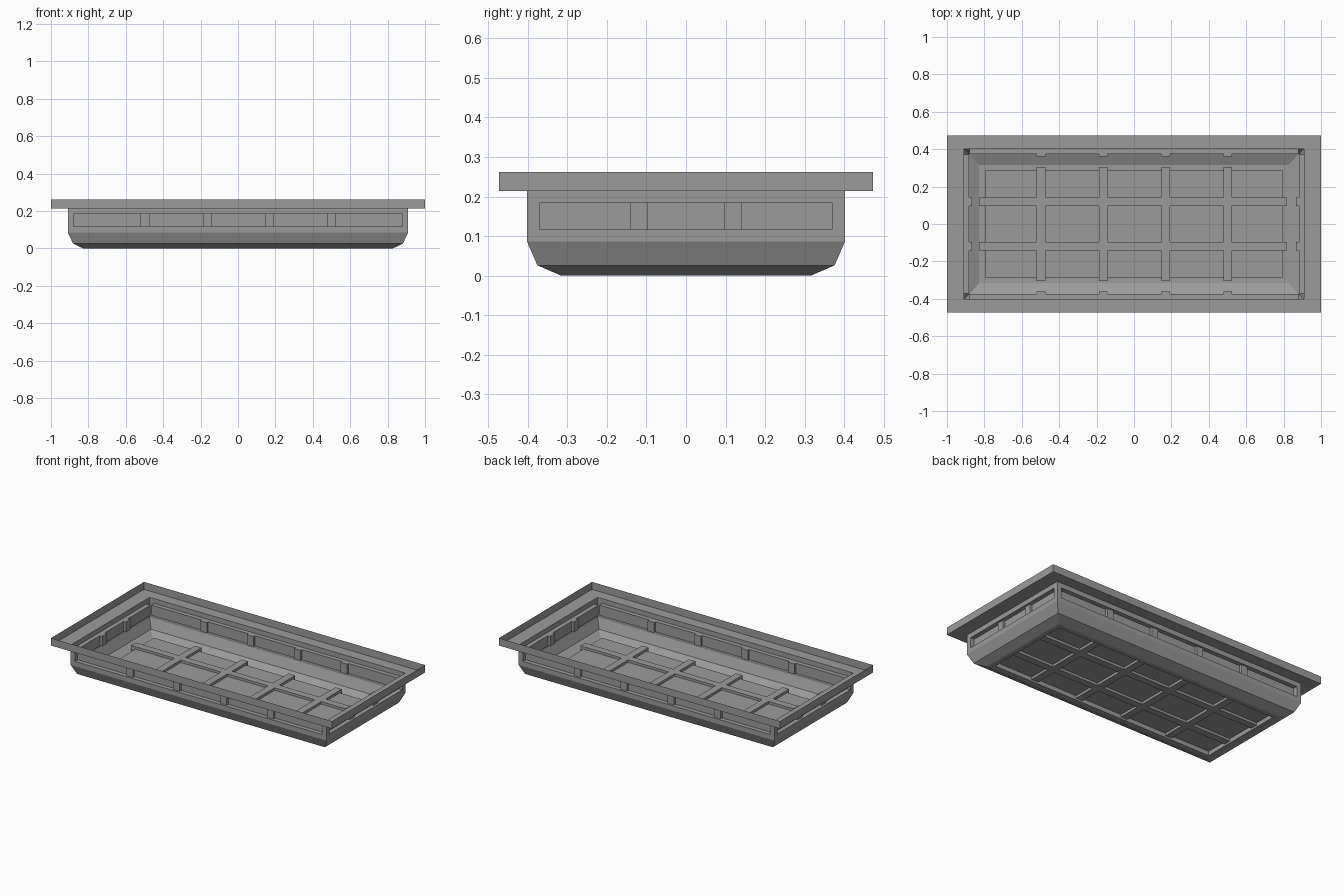
import bpy, bmesh

if "Cube" in bpy.data.objects:
    bpy.data.objects.remove(bpy.data.objects["Cube"])

DEPTH = 0.028    # how far the panels are pressed inward
INSET = 0.031    # border left round each panel
BAR = 0.046      # width of the bars

dark_grey = bpy.data.materials.new("dark_grey")
dark_grey.diffuse_color = (0.33, 0.33, 0.33, 1)
dark_grey.use_nodes = True
dark_grey.node_tree.nodes["Principled BSDF"].inputs["Base Color"].default_value = dark_grey.diffuse_color


def new_object(name, bm):
    mesh = bpy.data.meshes.new(name)
    bm.to_mesh(mesh)
    bm.free()
    mesh.materials.append(dark_grey)
    obj = bpy.data.objects.new(name, mesh)
    bpy.context.collection.objects.link(obj)
    return obj


def boxes(name, spans):
    """One object made from boxes given as ((x0, x1), (y0, y1), (z0, z1))."""
    bm = bmesh.new()
    for span in spans:
        verts = bmesh.ops.create_cube(bm, size=1)["verts"]
        for v in verts:
            for i, (a, b) in enumerate(span):
                v.co[i] = (a + b) / 2 + v.co[i] * (b - a)
    return new_object(name, bm)


# Sheet tray: rectangular rings from the floor up to the rim (half x, half y, z)
profile = [(0.828, 0.316, 0.0), (0.882, 0.376, 0.026), (0.91, 0.402, 0.086),
           (0.91, 0.402, 0.214), (1.0, 0.473, 0.214), (1.0, 0.473, 0.262)]
bm = bmesh.new()
rings = [[bm.verts.new((sx * x, sy * y, z))
          for sx, sy in ((-1, -1), (1, -1), (1, 1), (-1, 1))]
         for x, y, z in profile]
panels = [bm.faces.new(rings[0][::-1])]
for level, (low, high) in enumerate(zip(rings, rings[1:])):
    for i in range(4):
        j = (i + 1) % 4
        face = bm.faces.new((low[i], low[j], high[j], high[i]))
        if level == 2:
            panels.append(face)

# Pressed panels in the floor and in the four upright walls
bm.normal_update()
bmesh.ops.inset_individual(bm, faces=panels, thickness=INSET, use_even_offset=True)
bm.normal_update()
bmesh.ops.inset_individual(bm, faces=panels, thickness=0, depth=-DEPTH)
new_object("tray_shell", bm)

long_xs = (-0.497, -0.165, 0.17, 0.502)
short_ys = (-0.119, 0.119)
h = BAR / 2

# Floor ribs crossing the pressed floor panel
rib_z = (0.012, 0.044)
boxes("floor_cross_ribs", [((x - h, x + h), (-0.305, 0.305), rib_z) for x in long_xs])
boxes("floor_long_ribs", [((-0.828, 0.818), (y - h, y + h), rib_z) for y in short_ys])

# Upright bars through the wall panels, as tall as the panels
bar_z = (0.117, 0.183)
boxes("long_wall_bars", [((x - h, x + h), sorted((s * 0.36, s * 0.39)), bar_z)
                         for s in (-1, 1) for x in long_xs])
boxes("short_wall_bars", [(sorted((s * 0.866, s * 0.896)), (y - h, y + h), bar_z)
                          for s in (-1, 1) for y in short_ys])
